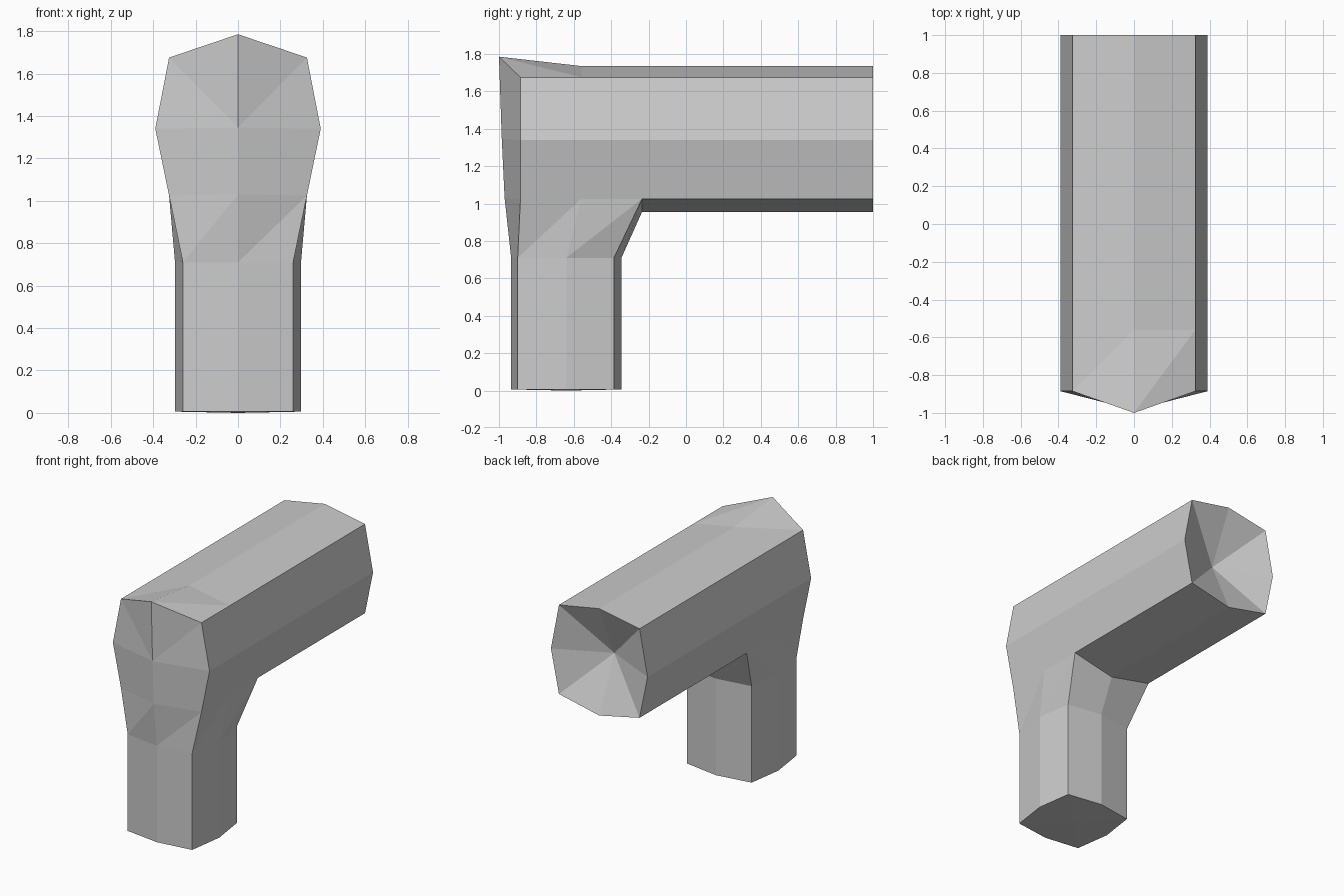
import bpy
import bmesh

cube = bpy.data.objects.get("Cube")
if cube:
    bpy.data.objects.remove(cube, do_unlink=True)

grey = bpy.data.materials.new("plain grey")
grey.use_nodes = True
colour = (0.6, 0.6, 0.6, 1)
grey.diffuse_color = colour
grey.node_tree.nodes["Principled BSDF"].inputs["Base Color"].default_value = colour

# Half outlines, from one centre line point round to the other
BARREL = [(0, 1.735), (.325, 1.675), (.39, 1.34), (.325, 1.025), (0, .955)]   # x, z
LEG = [(0, -.935), (.26, -.9), (.297, -.64), (.26, -.385), (0, -.345)]        # x, y
BACK, BEND, CROOK, FACE = 1, -.56, -.235, -.885      # y positions along the barrel
KNEE, FOOT = .71, .006                               # z positions along the leg

bm = bmesh.new()


def face(*points):
    bm.faces.new([bm.verts.new(p) for p in points])


def barrel_ring(y, side):
    return [(side * x, y, z) for x, z in BARREL]


def leg_ring(z, side):
    return [(side * x, y, z) for x, y in LEG]


def fan(ring, centre):
    for a, b in zip(ring, ring[1:]):
        face(a, b, centre)


def build_half(side):
    back = barrel_ring(BACK, side)
    bend = barrel_ring(BEND, side)
    crook = barrel_ring(CROOK, side)
    front = barrel_ring(FACE, side)
    knee = leg_ring(KNEE, side)
    foot = leg_ring(FOOT, side)
    peak, brow, chin = (0, -1, 1.785), (0, -.985, 1.345), (0, -.97, 1.03)

    # Barrel with a hollow conical end
    face(back[0], back[1], bend[1], bend[0])
    face(back[1], back[2], bend[2], bend[1])
    face(back[2], back[3], crook[3], bend[3], bend[2])
    face(back[3], back[4], crook[4], crook[3])
    fan(back, (0, .825, 1.345))

    # Leg with a closed foot
    for i in range(len(LEG) - 1):
        face(knee[i], knee[i + 1], foot[i + 1], foot[i])
    fan(foot, (0, -.64, 0))

    # Elbow: sides and underside
    face(front[1], front[2], bend[2], bend[1])
    face(front[2], front[3], bend[3], bend[2])
    face(front[3], bend[3], knee[1])
    face(knee[1], bend[3], knee[2])
    face(bend[3], crook[3], knee[2])
    face(crook[3], knee[3], knee[2])
    face(crook[3], crook[4], knee[4], knee[3])

    # Elbow: front
    face(peak, front[1], brow)
    face(front[1], front[2], brow)
    face(front[2], front[3], chin, brow)

    # Elbow: top and throat, whose creases run opposite ways on each side
    if side > 0:
        face(peak, front[1], bend[1])
        face(peak, bend[1], bend[0])
        face(chin, front[3], knee[0])
        face(front[3], knee[1], knee[0])
    else:
        face(peak, front[1], bend[0])
        face(front[1], bend[1], bend[0])
        face(chin, front[3], knee[1])
        face(chin, knee[1], knee[0])


for side in (1, -1):
    build_half(side)

bmesh.ops.remove_doubles(bm, verts=bm.verts[:], dist=.0005)
bmesh.ops.recalc_face_normals(bm, faces=bm.faces[:])
mesh = bpy.data.meshes.new("elbow_pipe")
bm.to_mesh(mesh)
bm.free()
mesh.materials.append(grey)
bpy.context.collection.objects.link(bpy.data.objects.new("elbow_pipe", mesh))
